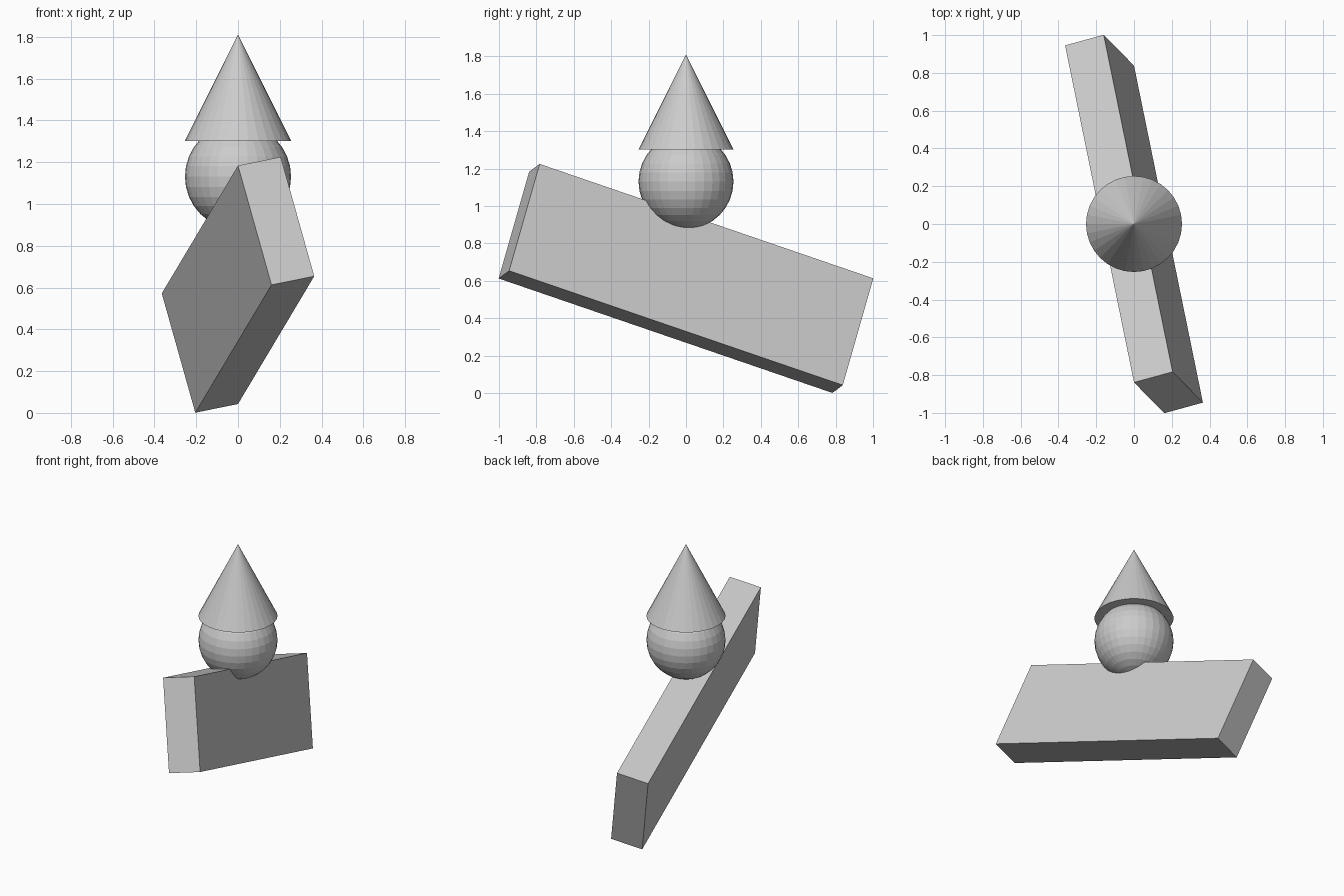
import bpy
from mathutils import Vector, Matrix

if "Cube" in bpy.data.objects:
    bpy.data.objects.remove(bpy.data.objects["Cube"])

R = 0.254  # shared radius of ball and cone

# Tilted slab: long axis and wide axis define its orientation
long_axis = Vector((-0.365, 1.785, -0.612)).normalized()
wide_axis = Vector((0.16, -0.16, -0.573))
wide_axis = (wide_axis - long_axis * wide_axis.dot(long_axis)).normalized()
thin_axis = long_axis.cross(wide_axis)
rotation = Matrix((thin_axis, long_axis, wide_axis)).transposed().to_4x4()

bpy.ops.mesh.primitive_cube_add(size=1)
slab = bpy.context.object
slab.name = "tilted_slab"
slab.matrix_world = (Matrix.Translation((0, 0, 0.613)) @ rotation
                     @ Matrix.Diagonal((0.216, 1.921, 0.615, 1)))

# Ball sunk into the slab
bpy.ops.mesh.primitive_uv_sphere_add(segments=32, ring_count=16, radius=R,
                                     location=(0, 0, 1.131))
bpy.context.object.name = "ball"

# Cone cap on the ball
bpy.ops.mesh.primitive_cone_add(vertices=32, radius1=R, radius2=0, depth=2 * R,
                                location=(0, 0, 1.302 + R))
bpy.context.object.name = "cone_cap"
